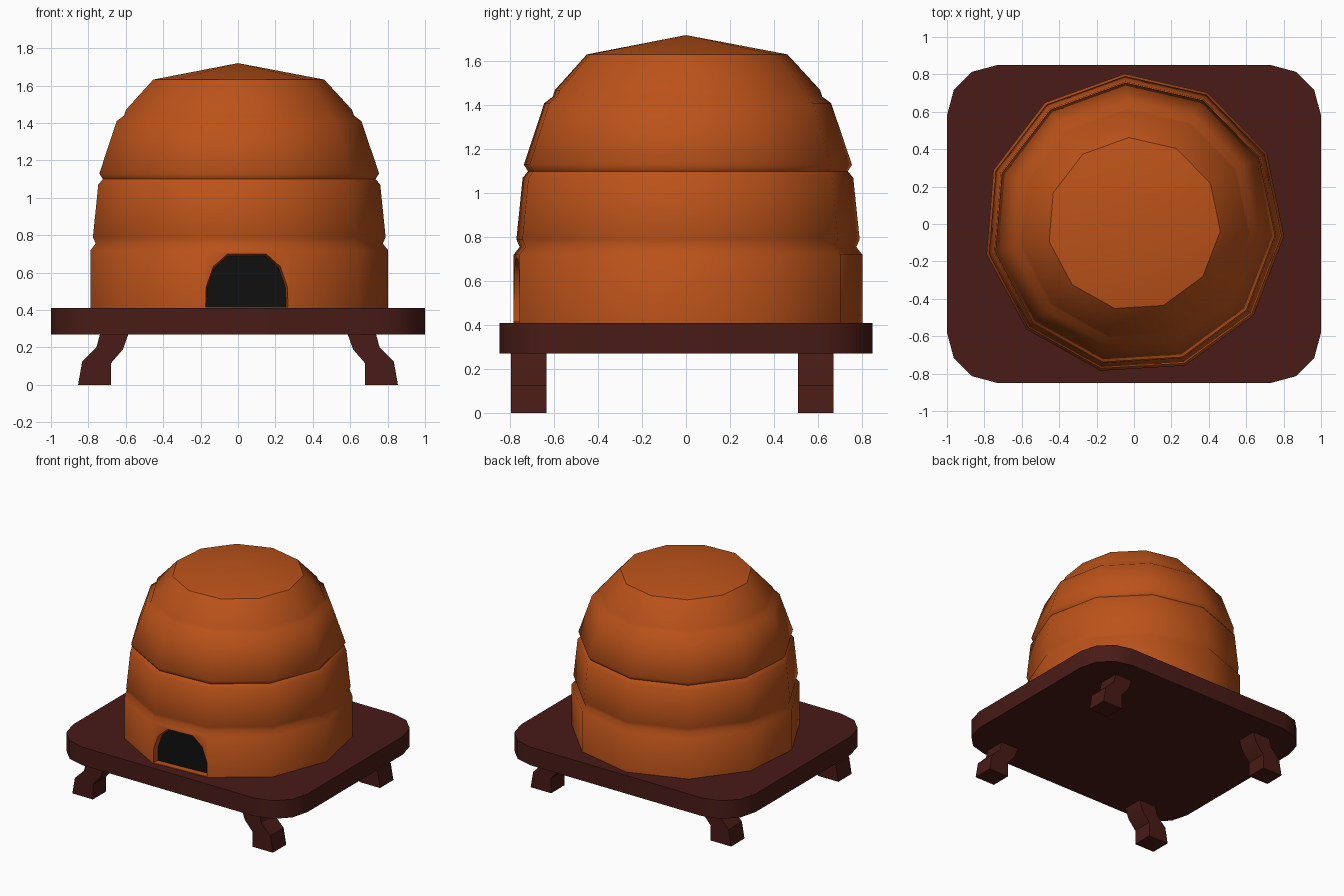
import bpy, bmesh, math
from mathutils import Vector

if "Cube" in bpy.data.objects:
    bpy.data.objects.remove(bpy.data.objects["Cube"])


def material(name, rgb):
    m = bpy.data.materials.new(name)
    m.diffuse_color = (*rgb, 1)
    m.use_nodes = True
    m.node_tree.nodes["Principled BSDF"].inputs["Base Color"].default_value = m.diffuse_color
    return m


STRAW = material("straw", (0.50, 0.085, 0.010))
WOOD = material("dark_wood", (0.065, 0.011, 0.008))
BLACK = material("black", (0.005, 0.005, 0.005))


def add_object(name, bm, mat):
    bmesh.ops.recalc_face_normals(bm, faces=bm.faces[:])
    mesh = bpy.data.meshes.new(name)
    bm.to_mesh(mesh)
    bm.free()
    obj = bpy.data.objects.new(name, mesh)
    bpy.context.collection.objects.link(obj)
    mesh.materials.append(mat)
    return obj


def loft(name, rings, mat):
    """Closed solid through rings of points, capped at both ends."""
    bm = bmesh.new()
    loops = [[bm.verts.new(p) for p in ring] for ring in rings]
    n = len(loops[0])
    for a, b in zip(loops, loops[1:]):
        for i in range(n):
            j = (i + 1) % n
            bm.faces.new((a[i], a[j], b[j], b[i]))
    bm.faces.new(loops[0])
    bm.faces.new(loops[-1])
    return add_object(name, bm, mat)


def select_only(obj):
    bpy.ops.object.select_all(action='DESELECT')
    obj.select_set(True)
    bpy.context.view_layer.objects.active = obj


# Hive dome: 11-sided lathe with grooves
SIDES, START = 11, math.radians(93.5)
STEP = 2 * math.pi / SIDES
profile = [(0.805, 0.41), (0.805, 0.72), (0.777, 0.755), (0.792, 0.79),
           (0.763, 1.07), (0.738, 1.10), (0.757, 1.13), (0.662, 1.41),
           (0.622, 1.44), (0.612, 1.47), (0.463, 1.632)]
rings = [[(r * math.cos(START - i * STEP), r * math.sin(START - i * STEP), z)
          for i in range(SIDES)] for r, z in profile]
hive = loft("hive_dome", rings, STRAW)
bm = bmesh.new()
bm.from_mesh(hive.data)
top = max(bm.faces, key=lambda f: f.calc_center_median().z)
peak = bmesh.ops.poke(bm, faces=[top])["verts"][0]
peak.co = (0, 0, 1.72)
bm.to_mesh(hive.data)
bm.free()

# Doorway recessed into the front facet
facing = START - 5.5 * STEP
out = Vector((math.cos(facing), math.sin(facing), 0))
side = Vector((-out.y, out.x, 0))
apothem = 0.805 * math.cos(STEP / 2)
SILL = 0.415
half = [(0.213, 0), (0.210, 0.105), (0.173, 0.21), (0.10, 0.275)]
arch = half + [(-u, h) for u, h in reversed(half)]


def door_ring(depth, scale):
    return [side * u * scale + out * (apothem + depth) + Vector((0, 0, SILL + h * scale))
            for u, h in arch]


cutter = loft("door_cutter", [door_ring(-0.05, 1.0), door_ring(0.02, 1.05)], STRAW)
cutter.hide_render = True
mod = hive.modifiers.new("doorway", 'BOOLEAN')
mod.operation = 'DIFFERENCE'
mod.solver = 'EXACT'
mod.object = cutter
select_only(hive)
bpy.ops.object.modifier_apply(modifier=mod.name)
bpy.data.objects.remove(cutter)

# Smooth dome with a crisp cap edge and doorway edges
bm = bmesh.new()
bm.from_mesh(hive.data)
for f in bm.faces:
    f.smooth = True
for e in bm.edges:
    cap_edge = all(abs(v.co.z - 1.632) < 0.002 for v in e.verts)
    e.smooth = not (cap_edge or e.calc_face_angle(0) > math.radians(68))
bm.to_mesh(hive.data)
bm.free()

# Dark panel at the back of the doorway
bm = bmesh.new()
panel = bm.faces.new([bm.verts.new(p) for p in door_ring(-0.047, 1.0)])
add_object("door_opening", bm, BLACK)

# Platform with rounded corners
outline = []
for sx, sy, a0 in ((1, 1, 0), (-1, 1, 90), (-1, -1, 180), (1, -1, 270)):
    for k in range(4):
        a = math.radians(a0 + 30 * k)
        outline.append((sx * 0.73 + 0.27 * math.cos(a), sy * 0.58 + 0.27 * math.sin(a)))
platform = loft("platform", [[(x, y, z) for x, y in outline] for z in (0.27, 0.41)], WOOD)
select_only(platform)
bpy.ops.object.shade_smooth_by_angle(angle=math.radians(40))

# Four bent legs
leg_profile = [(0.68, 0.855, 0, 0), (0.68, 0.833, 0.115, 0.125),
               (0.615, 0.757, 0.19, 0.20), (0.585, 0.737, 0.275, 0.275)]
for end, y in (("front", -0.715), ("back", 0.59)):
    for hand, s in (("left", -1), ("right", 1)):
        leg_rings = [[(s * xi, y - 0.081, zi), (s * xo, y - 0.081, zo),
                      (s * xo, y + 0.081, zo), (s * xi, y + 0.081, zi)]
                     for xi, xo, zi, zo in leg_profile]
        leg = loft(f"{end}_{hand}_leg", leg_rings, WOOD)
        select_only(leg)
        bpy.ops.object.shade_smooth_by_angle(angle=math.radians(30))
